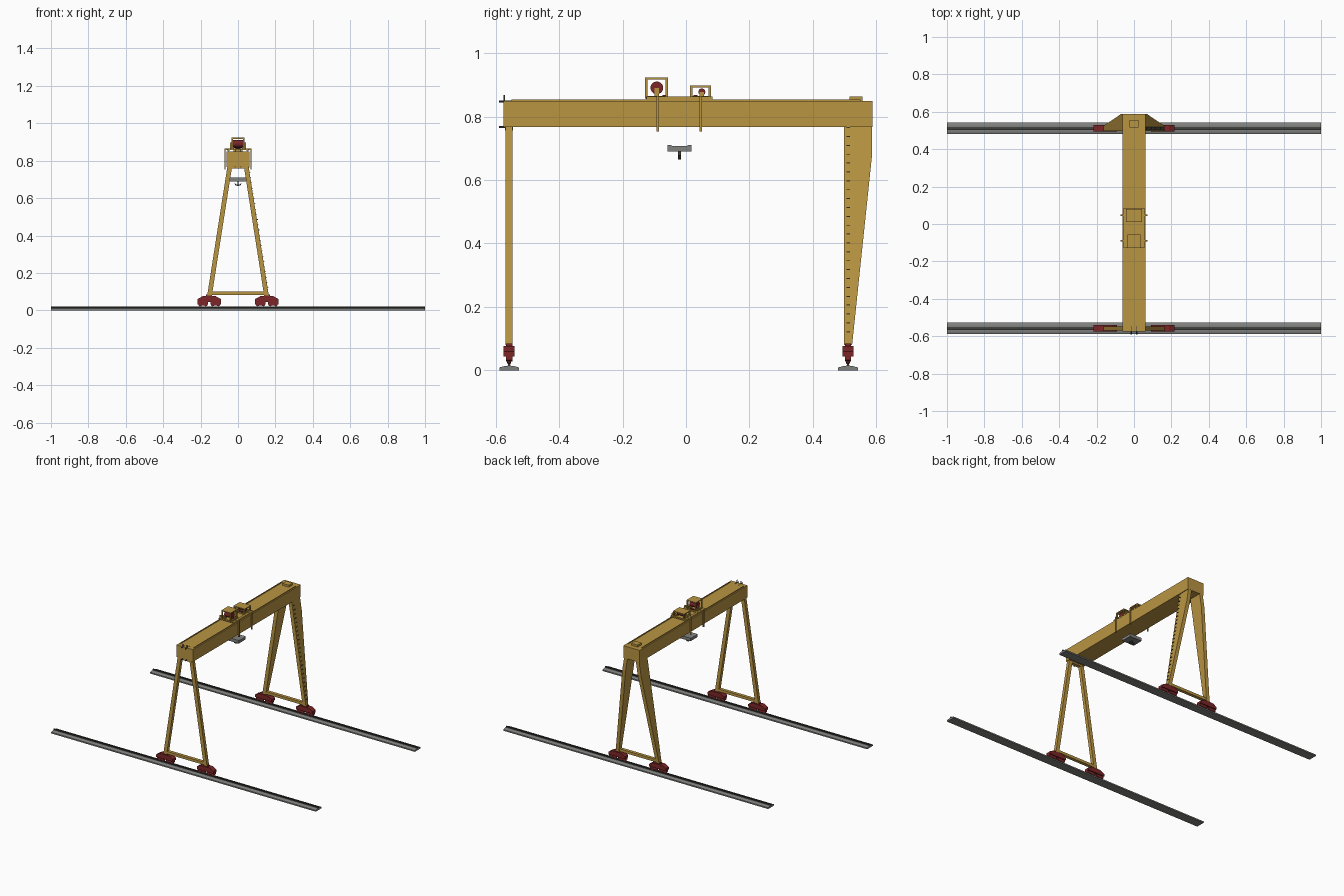
import bpy, bmesh, math
from mathutils import Vector


def mat(name, r, g, b):
    m = bpy.data.materials.new(name)
    m.diffuse_color = (r, g, b, 1)
    return m


YELLOW = mat("crane yellow", 0.49, 0.30, 0.055)
RED = mat("bogie red", 0.20, 0.019, 0.021)
GREY = mat("concrete grey", 0.22, 0.22, 0.21)
DARK = mat("dark steel", 0.05, 0.05, 0.045)


def finish(name, bm, m):
    bmesh.ops.recalc_face_normals(bm, faces=bm.faces)
    me = bpy.data.meshes.new(name)
    bm.to_mesh(me)
    bm.free()
    me.materials.append(m)
    ob = bpy.data.objects.new(name, me)
    bpy.context.collection.objects.link(ob)
    return ob


def loft(name, rings, m):
    """Skin closed rings of points and cap both ends."""
    bm = bmesh.new()
    rs = [[bm.verts.new(p) for p in r] for r in rings]
    n = len(rs[0])
    for a, b in zip(rs, rs[1:]):
        for i in range(n):
            bm.faces.new((a[i], a[(i + 1) % n], b[(i + 1) % n], b[i]))
    bm.faces.new(rs[0])
    bm.faces.new(rs[-1])
    return finish(name, bm, m)


def box(name, x0, x1, y0, y1, z0, z1, m):
    return loft(name, [[(x0, y0, z), (x1, y0, z), (x1, y1, z), (x0, y1, z)]
                       for z in (z0, z1)], m)


def rod(name, a, b, r, m, n=16):
    a, b = Vector(a), Vector(b)
    q = (b - a).to_track_quat('Z', 'Y')
    circle = [q @ Vector((r * math.cos(t), r * math.sin(t), 0))
              for t in (2 * math.pi * i / n for i in range(n))]
    ob = loft(name, [[p + c for c in circle] for p in (a, b)], m)
    for f in ob.data.polygons:
        f.use_smooth = len(f.vertices) == 4
    return ob


def leg_x(z):
    """Centre line of the sloping legs."""
    return 0.152 + (0.044 - 0.152) * (z - 0.08) / (0.77 - 0.08)


def leg(name, s, levels):
    rings = []
    for z, y0, y1 in levels:
        c = leg_x(z)
        rings.append([(s * (c - 0.0125), y0, z), (s * (c + 0.0125), y0, z),
                      (s * (c + 0.0125), y1, z), (s * (c - 0.0125), y1, z)])
    return loft(name, rings, YELLOW)


# Ground tracks, sill beams and bogies
for end, yc in (("front", -0.558), ("rear", 0.511)):
    slab = [(-0.031, 0), (0.031, 0), (0.031, 0.009), (0.016, 0.013),
            (-0.016, 0.013), (-0.031, 0.009)]
    loft(end + "_track_bed", [[(x, yc + y, z) for y, z in slab] for x in (-1, 1)], GREY)
    rail = [(-0.008, 0.013), (0.008, 0.013), (0.003, 0.016), (0.004, 0.021),
            (-0.004, 0.021), (-0.003, 0.016)]
    loft(end + "_rail", [[(x, yc + y, z) for y, z in rail] for x in (-1, 1)], DARK)
    box(end + "_sill_beam", -0.15, 0.15, yc - 0.011, yc + 0.011, 0.082, 0.1, YELLOW)
    for side, s in (("left", -1), ("right", 1)):
        tag = end + "_" + side
        xc = s * 0.154
        body = [(-0.063, 0.044), (0.063, 0.044), (0.063, 0.06), (0.034, 0.076),
                (-0.034, 0.076), (-0.063, 0.06)]
        loft(tag + "_bogie", [[(xc + x, yc + y, z) for x, z in body]
                              for y in (-0.017, 0.017)], RED)
        box(tag + "_bogie_pivot", xc - 0.016, xc + 0.016, yc - 0.01, yc + 0.01,
            0.074, 0.084, RED)
        for k in (-1, 1):
            truck = [(-0.028, 0.032), (-0.019, 0.027), (0.019, 0.027), (0.028, 0.032),
                     (0.028, 0.044), (-0.028, 0.044)]
            loft(tag + "_wheel_truck", [[(xc + k * 0.034 + x, yc + y, z) for x, z in truck]
                                        for y in (-0.01, 0.01)], RED)
            for j in (-0.015, 0.015):
                wx = xc + k * 0.034 + j
                rod(tag + "_wheel", (wx, yc - 0.006, 0.031), (wx, yc + 0.006, 0.031),
                    0.0098, RED, 12)

# Legs: slender at the front, tapered box legs at the rear
for side, s in (("left", -1), ("right", 1)):
    leg("front_leg_" + side, s, [(0.08, -0.57, -0.547), (0.775, -0.57, -0.547)])
    leg("rear_leg_" + side, s, [(0.08, 0.498, 0.524), (0.68, 0.498, 0.587),
                                (0.775, 0.498, 0.587)])

# Main girder with its saddle, runway rails and end hatch
box("main_girder", -0.062, 0.062, -0.575, 0.588, 0.767, 0.85, YELLOW)
box("front_saddle", -0.05, 0.05, -0.571, -0.546, 0.757, 0.767, YELLOW)
box("hatch_box", -0.024, 0.024, 0.515, 0.556, 0.85, 0.864, YELLOW)
for s in (-1, 1):
    box("runway_rail", s * 0.052 - 0.002, s * 0.052 + 0.002, -0.55, 0.55,
        0.85, 0.854, YELLOW)
    for z in (0.767, 0.848):
        rod("end_buffer", (s * 0.015, -0.59, z), (s * 0.015, -0.545, z), 0.003, DARK, 8)
    box("end_post", s * 0.015 - 0.002, s * 0.015 + 0.002, -0.575, -0.571,
        0.85, 0.868, DARK)

# Ladder rungs up the right rear leg
for i in range(24):
    z = 0.12 + i * 0.028
    x = leg_x(z) + 0.011
    box("ladder_rung", x, x + 0.006, 0.506, 0.518, z, z + 0.003, DARK)

# Trolley chassis
for s in (-1, 1):
    box("trolley_side_beam", s * 0.05 - 0.008, s * 0.05 + 0.008, -0.125, 0.083,
        0.855, 0.863, YELLOW)
for y in (-0.121, -0.055, 0.016, 0.079):
    box("trolley_cross_beam", -0.05, 0.05, y - 0.005, y + 0.005, 0.856, 0.864, YELLOW)
box("trolley_deck", -0.045, 0.045, -0.125, 0.083, 0.856, 0.859, YELLOW)

# Two open hoist housings, each with a drum and side hangers
for tag, y0, y1, top, hw, dy, dz, r in (
        ("large", -0.129, -0.056, 0.923, 0.035, -0.092, 0.891, 0.02),
        ("small", 0.012, 0.079, 0.898, 0.042, 0.050, 0.878, 0.011)):
    box(tag + "_hoist_roof", -hw, hw, y0, y1, top - 0.006, top, YELLOW)
    for s in (-1, 1):
        x = s * (hw - 0.004)
        for y in (y0 + 0.004, y1 - 0.004):
            box(tag + "_hoist_post", x - 0.004, x + 0.004, y - 0.004, y + 0.004,
                0.858, top - 0.004, YELLOW)
        box(tag + "_hoist_sill", x - 0.004, x + 0.004, y0, y1, 0.858, 0.866, YELLOW)
        box(tag + "_drum_bracket", s * 0.024 - 0.002, s * 0.024 + 0.002,
            dy - 0.007, dy + 0.007, 0.858, dz, YELLOW)
        hy = dy + 0.003 if tag == "large" else dy - 0.003
        box(tag + "_side_hanger", s * 0.07 - 0.003, s * 0.07 + 0.003,
            hy - 0.004, hy + 0.004, 0.754, 0.862, YELLOW)
        box(tag + "_hanger_arm", min(s * 0.045, s * 0.073), max(s * 0.045, s * 0.073),
            hy - 0.004, hy + 0.004, 0.858, 0.865, YELLOW)
    rod(tag + "_drum", (-0.026, dy, dz), (0.026, dy, dz), r, RED, 20)
for y in (-0.068, 0.03):
    box("hoist_motor", -0.012, 0.012, y - 0.006, y + 0.006, 0.859, 0.868, RED)

# Hook block and double hook
block = [(-0.058, 0.690), (0.017, 0.690), (0.017, 0.711), (0.008, 0.711),
         (0.003, 0.708), (-0.044, 0.708), (-0.049, 0.711), (-0.058, 0.711)]
loft("hook_block", [[(x, y, z) for y, z in block] for x in (-0.046, 0.046)], GREY)
box("hook_shank", -0.004, 0.004, -0.025, -0.016, 0.668, 0.69, DARK)
for s in (-1, 1):
    pts = [(0, 0.665), (0.012, 0.668), (0.02, 0.677), (0.016, 0.678), (0.01, 0.673), (0, 0.672)]
    loft("hook_prong", [[(s * x, y, z) for x, z in pts] for y in (-0.025, -0.016)], DARK)
